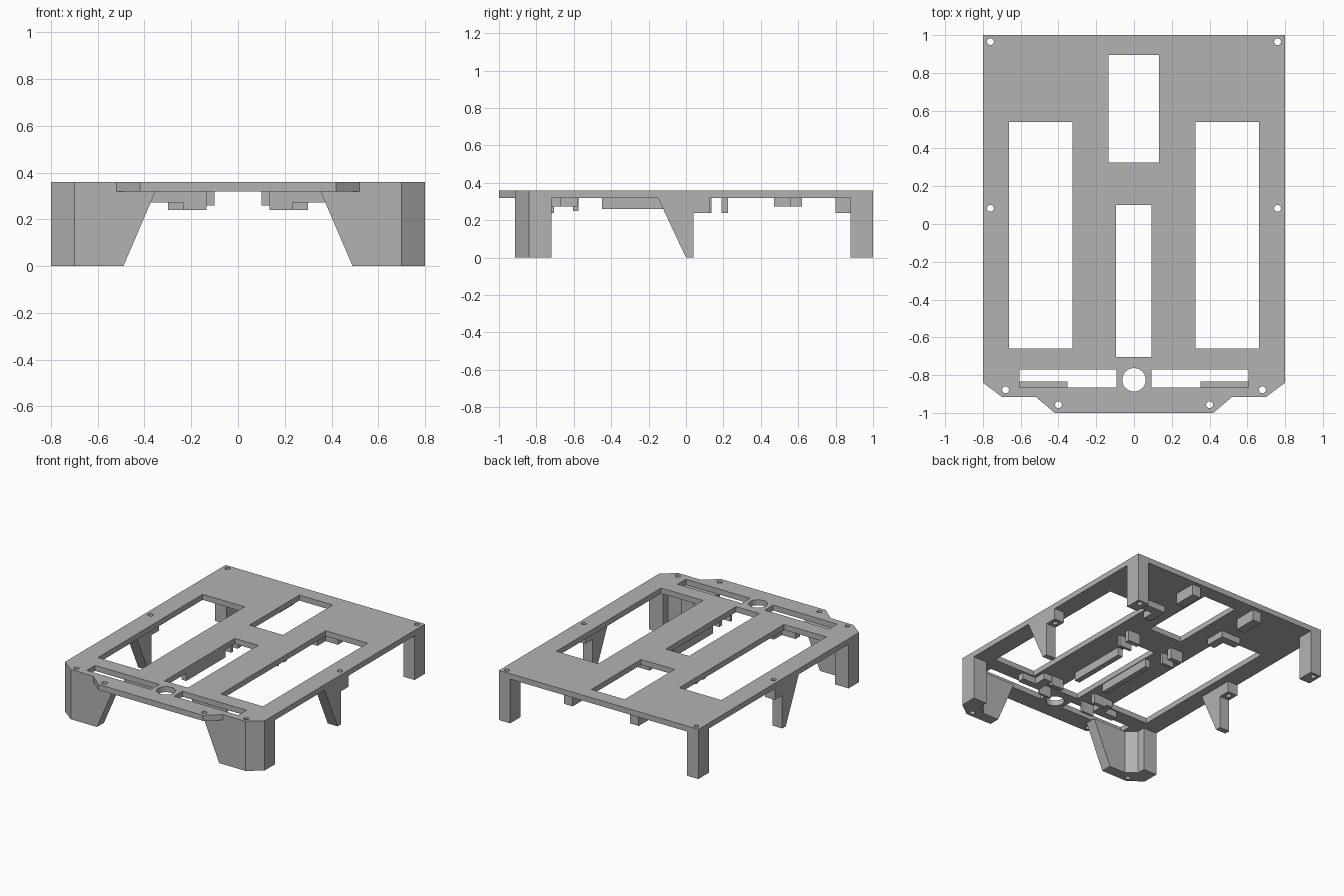
import bpy, bmesh
from math import cos, sin, tau
from mathutils import Matrix

cube = bpy.data.objects.get("Cube")
if cube:
    bpy.data.objects.remove(cube)

grey = bpy.data.materials.new("plain grey")
grey.use_nodes = True
colour = (0.45, 0.45, 0.45, 1)
grey.diffuse_color = colour
grey.node_tree.nodes["Principled BSDF"].inputs["Base Color"].default_value = colour

# Maps from profile space (u, v, depth) to model space
AXES = {
    "z": Matrix.Identity(4),
    "y": Matrix(((1, 0, 0, 0), (0, 0, -1, 0), (0, 1, 0, 0), (0, 0, 0, 1))),
    "x": Matrix(((0, 0, 1, 0), (1, 0, 0, 0), (0, 1, 0, 0), (0, 0, 0, 1))),
}


def rect(x0, x1, y0, y1):
    return [(x0, y0), (x1, y0), (x1, y1), (x0, y1)]


def circle(x, y, r, n=24):
    return [(x + r * cos(tau * i / n), y + r * sin(tau * i / n)) for i in range(n)]


def prism(name, outline, lo, hi, holes=(), axis="z", mirror=True):
    """Extrude a profile with holes between two depths along an axis."""
    curve = bpy.data.curves.new(name + " profile", "CURVE")
    curve.dimensions = "2D"
    curve.fill_mode = "BOTH"
    curve.extrude = (hi - lo) / 2
    for loop in [outline, *holes]:
        spline = curve.splines.new("POLY")
        spline.points.add(len(loop) - 1)
        for point, (u, v) in zip(spline.points, loop):
            point.co = (u, v, 0, 1)
        spline.use_cyclic_u = True
        spline.use_smooth = False
    helper = bpy.data.objects.new(name + " profile", curve)
    bpy.context.collection.objects.link(helper)
    graph = bpy.context.evaluated_depsgraph_get()
    mesh = bpy.data.meshes.new_from_object(helper.evaluated_get(graph))
    bpy.data.objects.remove(helper)

    mesh.transform(AXES[axis] @ Matrix.Translation((0, 0, (lo + hi) / 2)))
    bm = bmesh.new()
    bm.from_mesh(mesh)
    bmesh.ops.remove_doubles(bm, verts=bm.verts, dist=0.0001)
    bmesh.ops.recalc_face_normals(bm, faces=bm.faces)
    for face in bm.faces:
        face.smooth = False
    bm.to_mesh(mesh)
    bm.free()
    mesh.materials.clear()
    mesh.materials.append(grey)
    obj = bpy.data.objects.new(name, mesh)
    bpy.context.collection.objects.link(obj)
    if mirror:
        obj.modifiers.new("Mirror", "MIRROR")
    return obj


UNDER, TOP = 0.32, 0.36
HOLE = 0.018

# Deck plate with windows, slots and screw holes
half = [(0.8, 1), (0.8, -0.84), (0.7, -0.915), (0.52, -0.915), (0.42, -1)]
deck = half + [(-x, y) for x, y in reversed(half)]
openings = [
    rect(-0.135, 0.133, 0.325, 0.895),
    rect(-0.095, 0.092, -0.705, 0.1),
    circle(0, -0.825, 0.062, 40),
]
for s in (-1, 1):
    openings.append(rect(s * 0.325, s * 0.662, -0.66, 0.54))
    openings.append(rect(s * 0.093, s * 0.607, -0.865, -0.77))
    for x, y in ((0.76, 0.965), (0.76, 0.083), (0.68, -0.878), (0.4, -0.957)):
        openings.append(circle(s * x, y, HOLE))
prism("deck_plate", deck, UNDER, TOP, openings, mirror=False)

# Front legs: bored corner post and a sloping front wall
corner = [(0.8, -0.72), (0.69, -0.72), (0.69, -0.78), (0.62, -0.835),
          (0.62, -0.915), (0.7, -0.915), (0.8, -0.84)]
prism("front_leg_corner", corner, 0, UNDER, [circle(0.68, -0.878, HOLE)])
prism("front_leg_wall", [(0.62, 0), (0.49, 0), (0.353, UNDER), (0.62, UNDER)],
      0.835, 0.915, axis="y")

# Middle legs: tapered fin and bored boss
prism("middle_leg_fin", [(0, 0), (0.04, 0), (0.04, UNDER), (-0.15, UNDER)],
      0.72, 0.8, axis="x")
prism("middle_leg_boss", rect(0.72, 0.8, 0.04, 0.125), 0.24, UNDER,
      [circle(0.76, 0.083, HOLE)])

# Back legs
prism("back_leg", rect(0.71, 0.8, 0.88, 1), 0, UNDER, [circle(0.76, 0.965, HOLE)])

# Brackets hanging below the deck
prism("back_tab", rect(0.23, 0.3, 0.8, 0.97), 0.24, UNDER)
prism("slot_rail", rect(0.1, 0.14, -0.45, 0), 0.26, UNDER)
prism("window_back_bracket",
      [(0.25, 0.47), (0.31, 0.47), (0.31, 0.56), (0.41, 0.56), (0.41, 0.62), (0.25, 0.62)],
      0.273, UNDER)
prism("window_front_bracket",
      [(0.235, -0.72), (0.41, -0.72), (0.41, -0.67), (0.3, -0.67), (0.3, -0.58), (0.235, -0.58)],
      0.273, UNDER)
for name, y0, y1, z in (("centre_clip_back", 0.19, 0.225, 0.24),
                        ("centre_clip_front", 0.115, 0.135, 0.24),
                        ("front_clip_back", -0.605, -0.575, 0.25),
                        ("front_clip_front", -0.72, -0.705, 0.24)):
    prism(name, rect(0.135, 0.235, y0, y1), z, UNDER)
